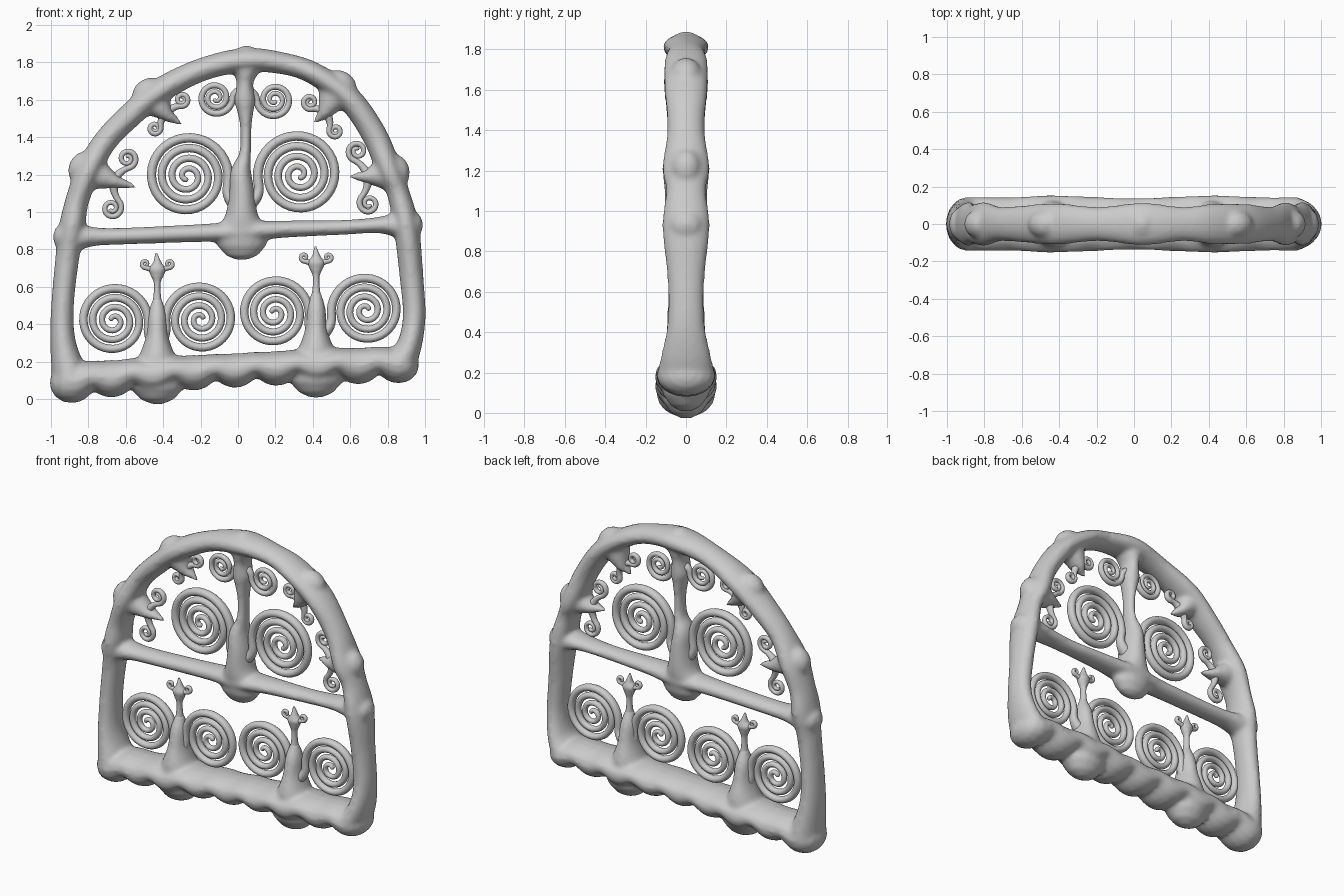
import bpy, math
from mathutils import Vector

if "Cube" in bpy.data.objects:
    bpy.data.objects.remove(bpy.data.objects["Cube"])

SIDES = 16


def catmull(pts, n):
    """Smooth path through control points (x, z, half_width, half_depth)."""
    p = [Vector(q) for q in pts]
    p = [2 * p[0] - p[1]] + p + [2 * p[-1] - p[-2]]
    out = []
    for i in range(1, len(p) - 2):
        a, b, c, d = p[i - 1:i + 3]
        for k in range(n):
            t = k / n
            out.append(0.5 * (2 * b + (c - a) * t + (2 * a - 5 * b + 4 * c - d) * t * t
                              + (3 * b - a - 3 * c + d) * t ** 3))
    return out + [p[-2]]


def sweep(path, verts, faces):
    """Elliptical tube with rounded ends along a path in the xz plane."""
    n = len(path)
    rings = []
    for i, p in enumerate(path):
        q, r = path[max(i - 1, 0)], path[min(i + 1, n - 1)]
        t = Vector((r[0] - q[0], r[1] - q[1])).normalized()
        rings.append((p, t, 1.0, 0.0))
    ang = [math.radians(a) for a in (12, 35, 62)]
    p, t = rings[0][:2]
    start = [(p, t, math.sin(a), -math.cos(a) * p[2]) for a in ang]
    p, t = rings[-1][:2]
    end = [(p, t, math.sin(a), math.cos(a) * p[2]) for a in reversed(ang)]
    base = len(verts)
    rings = start + rings + end
    for p, t, s, off in rings:
        for k in range(SIDES):
            a = 2 * math.pi * k / SIDES
            w, d = p[2] * s * math.cos(a), p[3] * s * math.sin(a)
            verts.append((p[0] + t.x * off - t.y * w, d, p[1] + t.y * off + t.x * w))
    for i in range(len(rings) - 1):
        for k in range(SIDES):
            a, b = base + i * SIDES, base + (i + 1) * SIDES
            m = (k + 1) % SIDES
            faces.append((a + k, a + m, b + m, b + k))
    faces.append(tuple(base + k for k in reversed(range(SIDES))))
    e = base + (len(rings) - 1) * SIDES
    faces.append(tuple(e + k for k in range(SIDES)))


def make(name, paths):
    verts, faces = [], []
    for p in paths:
        sweep(p, verts, faces)
    me = bpy.data.meshes.new(name)
    me.from_pydata(verts, [], faces)
    me.polygons.foreach_set("use_smooth", [True] * len(me.polygons))
    ob = bpy.data.objects.new(name, me)
    bpy.context.collection.objects.link(ob)
    return ob


def spiral(root, cx, cz, r0, a0, turns, sign, w0, w1, root_w):
    """Scroll: leads from root into an inward spiral; sign 1 = anticlockwise."""
    pts, n = [], int(turns * 36)
    for i in range(n + 1):
        f = i / n
        a = math.radians(a0) + sign * f * turns * 2 * math.pi
        r = r0 + (w1 * 1.3 - r0) * f
        w = w0 + (w1 - w0) * f
        pts.append(Vector((cx + r * math.cos(a), cz + r * math.sin(a), w, w * 1.15)))
    p0, s = pts[0], Vector((root[0], root[1], root_w, root_w * 1.15))
    back = (pts[0] - pts[1]).normalized()
    c = p0 + back * (p0 - s).length * 0.5
    lead = [s * (1 - t) ** 2 + c * 2 * t * (1 - t) + p0 * t * t for t in [k / 8 for k in range(8)]]
    return lead + pts


# Outer arch and side posts
arch = [(-.895, .10, .102, .145), (-.935, .30, .069, .11), (-.938, .5, .061, .092), (-.913, .75, .064, .092),
        (-.887, .92, .07, .118), (-.86, 1.06, .063, .105), (-.8, 1.22, .068, .118), (-.712, 1.375, .064, .092),
        (-.585, 1.508, .066, .1), (-.415, 1.65, .067, .112), (-.19, 1.762, .062, .092), (.045, 1.812, .065, .115),
        (.26, 1.79, .058, .092), (.415, 1.735, .06, .108), (.595, 1.605, .066, .108), (.73, 1.41, .068, .092),
        (.81, 1.215, .067, .118), (.857, 1.1, .061, .1), (.9, .92, .068, .118), (.927, .66, .064, .092),
        (.942, .45, .061, .092), (.92, .3, .066, .12), (.868, .19, .087, .145)]
frame = [catmull(arch, 6)]

# Bottom rail, rippled along its underside
bottom = catmull([(-.895, .10, .10, .145), (-.63, .125, .088, .145), (-.43, .14, .088, .155), (0, .165, .082, .14),
                  (.42, .185, .085, .155), (.65, .19, .088, .145), (.868, .195, .088, .145)], 16)
for p in bottom:
    wave = .012 * math.cos(2 * math.pi * (p[0] + .89) / .219)
    p[1] -= wave
    p[2] += wave
frame.append(bottom)

# Middle rail
frame.append(catmull([(-.9, .865, .09, .1), (-.78, .868, .053, .08), (-.63, .87, .045, .07), (-.2, .887, .048, .075),
                      (.02, .895, .055, .1), (.25, .908, .046, .08), (.55, .917, .04, .065), (.76, .93, .045, .08),
                      (.9, .93, .09, .1)], 8))

# Central stem
frame.append(catmull([(.02, .89, .15, .095), (.02, .98, .09, .105), (.02, 1.1, .07, .1), (.015, 1.21, .057, .085),
                      (.038, 1.31, .032, .055), (.042, 1.44, .03, .052), (.04, 1.53, .042, .062),
                      (.037, 1.6, .058, .072), (.037, 1.69, .045, .075), (.042, 1.76, .075, .09),
                      (.045, 1.81, .08, .09)], 6))

# Lower stem bases
lower = [(-.432, 0.0), (.418, .035)]
for x, dz in lower:
    frame.append(catmull([(x, .13 + dz, .16, .13), (x, .24 + dz, .095, .12), (x, .34 + dz, .06, .09),
                          (x, .45 + dz, .05, .066), (x, .52 + dz, .03, .035)], 6))

# Leaf spurs along the arch: rail point, spur base, tip, side, two curls (x, z, radius)
spurs = [((-.46, 1.61), (-.385, 1.525), (-.305, 1.47), 1, (-.30, 1.60, .046), (-.445, 1.447, .043)),
         ((-.80, 1.22), (-.665, 1.165), (-.55, 1.135), 1, (-.592, 1.285, .062), (-.675, 1.02, .066)),
         ((.53, 1.65), (.465, 1.535), (.41, 1.48), -1, (.385, 1.587, .05), (.52, 1.432, .045)),
         ((.81, 1.21), (.695, 1.19), (.60, 1.19), -1, (.638, 1.325, .064), (.70, 1.045, .066))]
curls = []
for rail, b, tip, side, up, dn in spurs:
    frame.append(catmull([(*rail, .11, .09), (*b, .042, .06), (tip[0] * .6 + b[0] * .4, tip[1] * .6 + b[1] * .4, .022, .03),
                          (*tip, .01, .012)], 7))
    for (cx, cz, r), sgn in ((up, side), (dn, -side)):
        a0 = math.degrees(math.atan2(b[1] - cz, b[0] - cx)) + 40 * sgn
        curls.append(spiral(b, cx, cz, r - .012, a0, 1.45, sgn, .016, .011, .03))

# Fuse the frame members into one soft body
ob = make("frame", frame)
rm = ob.modifiers.new("fuse", 'REMESH')
rm.mode = 'VOXEL'
rm.voxel_size = .013
rm.use_smooth_shade = True
sm = ob.modifiers.new("soften", 'SMOOTH')
sm.factor = .5
sm.iterations = 8
make("arch_curls", curls)

# Large scrolls either side of the central stem
make("upper_scroll_left", [spiral((.01, 1.03), -.27, 1.19, .222, -15, 3.7, 1, .026, .015, .05)])
make("upper_scroll_right", [spiral((.03, 1.03), .325, 1.2, .222, 195, 3.7, -1, .026, .015, .05)])

# Small scrolls hanging near the top
make("top_scroll_left", [spiral((.03, 1.64), -.12, 1.61, .092, 0, 2.3, -1, .018, .011, .04)])
make("top_scroll_right", [spiral((.045, 1.64), .195, 1.6, .095, 180, 2.3, 1, .018, .011, .04)])

# Lower scrolls and finials on each lower stem
scrolls = [((-.665, .417), (-.20, .425)), ((.195, .458), (.685, .472))]
for i, (x, dz) in enumerate(lower):
    l, r = scrolls[i]
    root = (x, .30 + dz)
    make(f"lower_scroll_{i}_left", [spiral(root, *l, .188, -10, 3.4, 1, .024, .014, .05)])
    make(f"lower_scroll_{i}_right", [spiral(root, *r, .188, 190, 3.4, -1, .024, .014, .05)])
    tip = [(x, .46 + dz, .035, .04), (x, .55 + dz, .02, .024), (x, .62 + dz, .018, .022), (x, .66 + dz, .034, .03),
           (x, .695 + dz, .045, .036), (x, .73 + dz, .022, .024), (x - .004, .775 + dz, .006, .007)]
    hooks = [spiral((x, .675 + dz), x + s * .064, .722 + dz, .02, 270, .95, s, .013, .008, .025) for s in (1, -1)]
    make(f"finial_{i}", [catmull(tip, 8)] + hooks)
